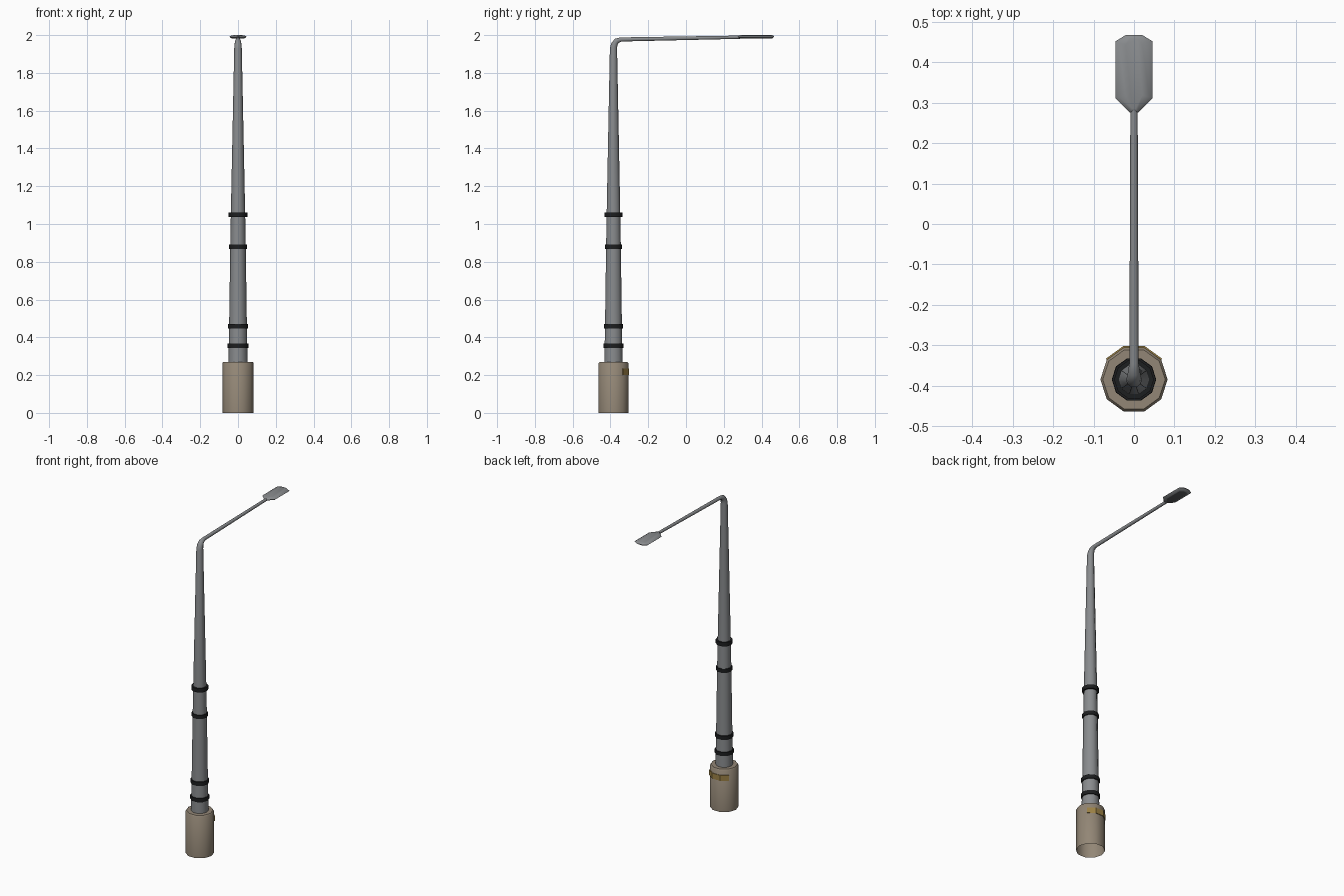
import bpy, bmesh, math
from mathutils import Vector

if "Cube" in bpy.data.objects:
    bpy.data.objects.remove(bpy.data.objects["Cube"])

CY = -0.384      # y of the pole axis
SIDES = 10


def mat(name, rgb):
    m = bpy.data.materials.new(name)
    m.diffuse_color = (*rgb, 1)
    m.use_nodes = True
    m.node_tree.nodes["Principled BSDF"].inputs["Base Color"].default_value = m.diffuse_color
    return m


steel = mat("grey_steel", (0.25, 0.26, 0.27))
concrete = mat("tan_concrete", (0.29, 0.24, 0.18))
black = mat("black_band", (0.012, 0.013, 0.014))
brass = mat("yellow_plate", (0.33, 0.22, 0.06))
lens = mat("dark_lens", (0.10, 0.105, 0.11))


def finish(name, bm, *mats, smooth=True):
    bmesh.ops.recalc_face_normals(bm, faces=bm.faces)
    me = bpy.data.meshes.new(name)
    bm.to_mesh(me)
    bm.free()
    for m in mats:
        me.materials.append(m)
    ob = bpy.data.objects.new(name, me)
    bpy.context.collection.objects.link(ob)
    if smooth:
        bpy.ops.object.select_all(action='DESELECT')
        ob.select_set(True)
        bpy.context.view_layer.objects.active = ob
        bpy.ops.object.shade_smooth_by_angle(angle=math.radians(40))
    return ob


def bridge(bm, a, b):
    for i in range(len(a)):
        j = (i + 1) % len(a)
        bm.faces.new((a[i], a[j], b[j], b[i]))


def tube(bm, stations, cap_start=False, cap_end=False, closed=False):
    """Sweep a ring along (y, z, tilt in degrees, radius) stations."""
    rings = []
    for y, z, tilt, r in stations:
        t = math.radians(tilt)
        n = Vector((0, math.cos(t), -math.sin(t)))
        ring = []
        for i in range(SIDES):
            a = 2 * math.pi * i / SIDES
            p = Vector((0, y, z)) + Vector((r * math.cos(a), 0, 0)) + n * r * math.sin(a)
            ring.append(bm.verts.new(p))
        rings.append(ring)
    for a, b in zip(rings, rings[1:]):
        bridge(bm, a, b)
    if closed:
        bridge(bm, rings[-1], rings[0])
    if cap_start:
        bm.faces.new(rings[0])
    if cap_end:
        bm.faces.new(rings[-1])


# Concrete base, open underneath, with a slightly raised rim
bm = bmesh.new()
tube(bm, [(CY, 0, 0, 0.083), (CY, 0.263, 0, 0.083), (CY, 0.27, 0, 0.077),
          (CY, 0.27, 0, 0.047)])
finish("base", bm, concrete)

# Tapered pole bending into the long arm
bm = bmesh.new()
tube(bm, [(CY, 0.26, 0, 0.051), (CY, 0.46, 0, 0.047), (CY, 0.88, 0, 0.041),
          (CY, 1.05, 0, 0.038), (CY, 1.93, 0, 0.020), (CY + 0.005, 1.953, 25, 0.018),
          (CY + 0.018, 1.970, 55, 0.015), (CY + 0.04, 1.977, 82, 0.0115),
          (0.285, 1.989, 89, 0.009)], cap_end=True)
finish("pole_and_arm", bm, steel)

# Black clamp bands
for k, (z, r_out, r_in) in enumerate([(0.355, 0.055, 0.047), (0.458, 0.054, 0.045),
                                      (0.88, 0.047, 0.039), (1.05, 0.049, 0.036)]):
    bm = bmesh.new()
    h = 0.012
    tube(bm, [(CY, z - h, 0, r_in), (CY, z - h, 0, r_out),
              (CY, z + h, 0, r_out), (CY, z + h, 0, r_in)], closed=True)
    finish(f"band_{k + 1}", bm, black)

# Yellow plate wrapped round the three rear faces of the base
bm = bmesh.new()
sections = []
for deg in (36, 72, 108, 144):
    a = math.radians(deg)
    sections.append([bm.verts.new((r * math.cos(a), CY + r * math.sin(a), z))
                     for r, z in ((0.0825, 0.2), (0.0865, 0.2),
                                  (0.0865, 0.235), (0.0825, 0.235))])
for a, b in zip(sections, sections[1:]):
    bridge(bm, a, b)
bm.faces.new(sections[0])
bm.faces.new(sections[-1])
finish("base_plate", bm, brass, smooth=False)

# Flat lamp head: one outline, layered into a lens-like section
half = [(0.010, 0.275), (0.046, 0.311), (0.046, 0.451), (0.020, 0.467)]
outline = half + [(-x, y) for x, y in reversed(half)]
bm = bmesh.new()
layers = []
for z, sx, sy in [(1.981, 0.60, 0.80), (1.984, 0.82, 0.92), (1.991, 1, 1),
                  (1.997, 0.82, 0.96), (2.0, 0.45, 0.90)]:
    layers.append([bm.verts.new((x * sx, 0.375 + (y - 0.375) * sy, z))
                   for x, y in outline])
for a, b in zip(layers, layers[1:]):
    bridge(bm, a, b)
bm.faces.new(layers[-1])
bm.faces.new(layers[0]).material_index = 1   # light panel underneath
finish("lamp_head", bm, steel, lens)
